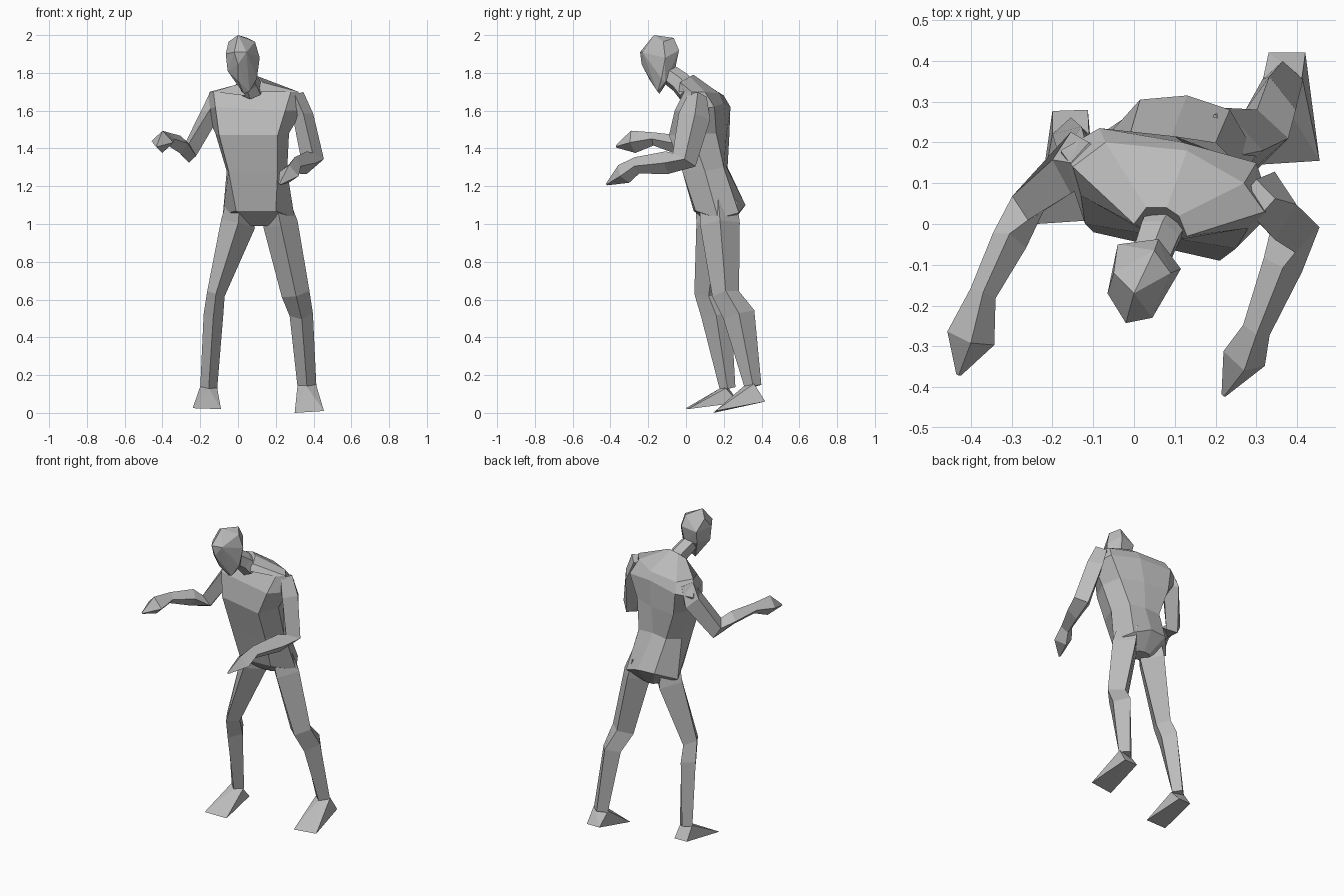
import bpy
import bmesh
import math
from mathutils import Vector

default_cube = bpy.data.objects.get("Cube")
if default_cube:
    bpy.data.objects.remove(default_cube, do_unlink=True)

# One plain grey for the whole figure
grey = bpy.data.materials.new("plain grey")
grey.use_nodes = True
colour = (.5, .5, .5, 1)
grey.diffuse_color = colour
grey.node_tree.nodes["Principled BSDF"].inputs["Base Color"].default_value = colour


def finish(name, bm):
    """Turn a bmesh into a flat-shaded grey object."""
    bmesh.ops.recalc_face_normals(bm, faces=bm.faces[:])
    mesh = bpy.data.meshes.new(name)
    bm.to_mesh(mesh)
    bm.free()
    mesh.materials.append(grey)
    part = bpy.data.objects.new(name, mesh)
    bpy.context.scene.collection.objects.link(part)
    return part


def loft(name, rings):
    """Skin a series of equal-length rings and cap both ends."""
    bm = bmesh.new()
    loops = [[bm.verts.new(point) for point in ring] for ring in rings]
    for lower, upper in zip(loops, loops[1:]):
        count = len(lower)
        for i in range(count):
            j = (i + 1) % count
            bm.faces.new((lower[i], lower[j], upper[j], upper[i]))
    bm.faces.new(loops[0])
    bm.faces.new(loops[-1])
    return finish(name, bm)


def limb(name, sections, reference, sides=4):
    """Loft rings square to a path; each section is x, y, z and two radii."""
    reference = Vector(reference)
    centres = [Vector(section[:3]) for section in sections]
    last = len(centres) - 1
    rings = []
    for i, section in enumerate(sections):
        tangent = (centres[min(i + 1, last)] - centres[max(i - 1, 0)]).normalized()
        across = tangent.cross(reference).normalized()
        along = across.cross(tangent)
        angles = [math.tau * k / sides for k in range(sides)]
        rings.append([centres[i] + across * math.cos(angle) * section[3]
                      + along * math.sin(angle) * section[4] for angle in angles])
    return loft(name, rings)


def hull(name, points):
    """Wrap a faceted solid around a few corner points."""
    bm = bmesh.new()
    for point in points:
        bm.verts.new(point)
    result = bmesh.ops.convex_hull(bm, input=bm.verts[:])
    spare = {item for item in result["geom_interior"] + result["geom_unused"]
             if isinstance(item, bmesh.types.BMVert) and item.is_valid}
    bmesh.ops.delete(bm, geom=list(spare), context="VERTS")
    return finish(name, bm)


# Torso: each ring runs front right, front left, left, back, right
hips = [(-.01, .04, 1.07), (.2, .05, 1.07), (.3, .17, 1.03), (.235, .28, 1.06),
        (.13, .315, 1.1), (.015, .305, 1.1), (-.08, .2, 1.05)]
waist = [(-.05, 0, 1.28), (.21, -.02, 1.28), (.26, .1, 1.28), (.2, .2, 1.3),
         (.09, .21, 1.31), (-.01, .22, 1.3), (-.06, .13, 1.28)]
ribs = [(-.1, -.02, 1.47), (.21, -.09, 1.47), (.27, .03, 1.48), (.24, .16, 1.48),
        (.1, .215, 1.48), (-.07, .23, 1.48), (-.12, .11, 1.48)]
chest = [(-.12, 0, 1.62), (.25, -.06, 1.6), (.34, .03, 1.6), (.3, .15, 1.62),
         (.12, .2, 1.64), (-.085, .235, 1.62), (-.18, .18, 1.6)]
shoulders = [(-.13, .07, 1.7), (.28, -.01, 1.7), (.32, .03, 1.7), (.27, .1, 1.7),
             (.13, .18, 1.69), (-.07, .2, 1.68), (-.15, .14, 1.7)]
collar = [(.03, -.02, 1.68), (.1, -.04, 1.7), (.13, -.03, 1.75), (.11, .02, 1.78),
          (.08, .04, 1.79), (.03, .04, 1.78), (0, 0, 1.74)]
middle = Vector((.11, .19, .99))
crotch = [middle + (Vector((x, y, middle.z)) - middle) * .35 for x, y, z in hips]
loft("torso", [crotch, hips, waist, ribs, chest, shoulders, collar])

# Neck and head
limb("neck", [(.035, -.1, 1.8, .05, .055), (.06, -.03, 1.75, .055, .06),
              (.08, .01, 1.7, .06, .06)], (0, 1, 0), 6)
hull("head", [
    # crown
    (0, -.17, 2), (.05, -.065, 1.985), (-.05, -.12, 1.965), (.09, -.12, 1.965),
    # brow and back of skull
    (-.02, -.243, 1.91), (.045, -.23, 1.91), (-.065, -.17, 1.9),
    (.115, -.11, 1.88), (.06, -.037, 1.92), (-.04, -.05, 1.9),
    # cheeks
    (-.055, -.17, 1.81), (.1, -.13, 1.77), (0, -.235, 1.845),
    # jaw and nape
    (0, -.19, 1.76), (.03, -.14, 1.69), (.06, -.15, 1.7), (.09, -.11, 1.75),
    (.05, -.06, 1.81), (-.03, -.07, 1.82)])

# Legs: hip, thigh, knee, calf, ankle
FORWARD = (0, 1, 0)
limb("left_leg", [(.2, .17, 1.12, .07, .1), (.225, .18, 1, .092, .105),
                  (.305, .21, .63, .075, .072), (.335, .28, .52, .062, .085),
                  (.365, .355, .14, .05, .045)], FORWARD)
limb("right_leg", [(.01, .15, 1.12, .07, .1), (0, .165, 1, .092, .11),
                   (-.117, .12, .63, .048, .076), (-.13, .16, .52, .052, .08),
                   (-.155, .22, .13, .045, .042)], FORWARD)

# Feet: toe edge, heel edge, ankle
hull("left_foot", [(.3, .145, 0), (.455, .155, .01), (.33, .42, .06), (.42, .42, .06),
                   (.315, .35, .145), (.412, .36, .155), (.36, .31, .145)])
hull("right_foot", [(-.24, 0, .025), (-.09, .01, .02), (-.2, .277, .055),
                    (-.113, .28, .055), (-.2, .22, .14), (-.11, .21, .13),
                    (-.155, .18, .13)])

# Arms with hands: shoulder, upper arm, elbow, forearm, wrist, palm, fingertips
SIDEWAYS = (1, 0, 0)
limb("left_arm", [(.3, .06, 1.68, .05, .05), (.345, .045, 1.57, .085, .055),
                  (.395, -.01, 1.34, .07, .06), (.365, -.1, 1.325, .06, .05),
                  (.3, -.26, 1.31, .045, .035), (.27, -.33, 1.265, .055, .055),
                  (.22, -.42, 1.21, .006, .006)], SIDEWAYS)
limb("right_arm", [(-.11, .15, 1.66, .05, .05), (-.155, .15, 1.57, .08, .05),
                   (-.26, .05, 1.375, .065, .045), (-.305, -.04, 1.42, .05, .045),
                   (-.37, -.17, 1.45, .035, .033), (-.4, -.28, 1.435, .06, .06),
                   (-.43, -.37, 1.41, .006, .006)], SIDEWAYS)
